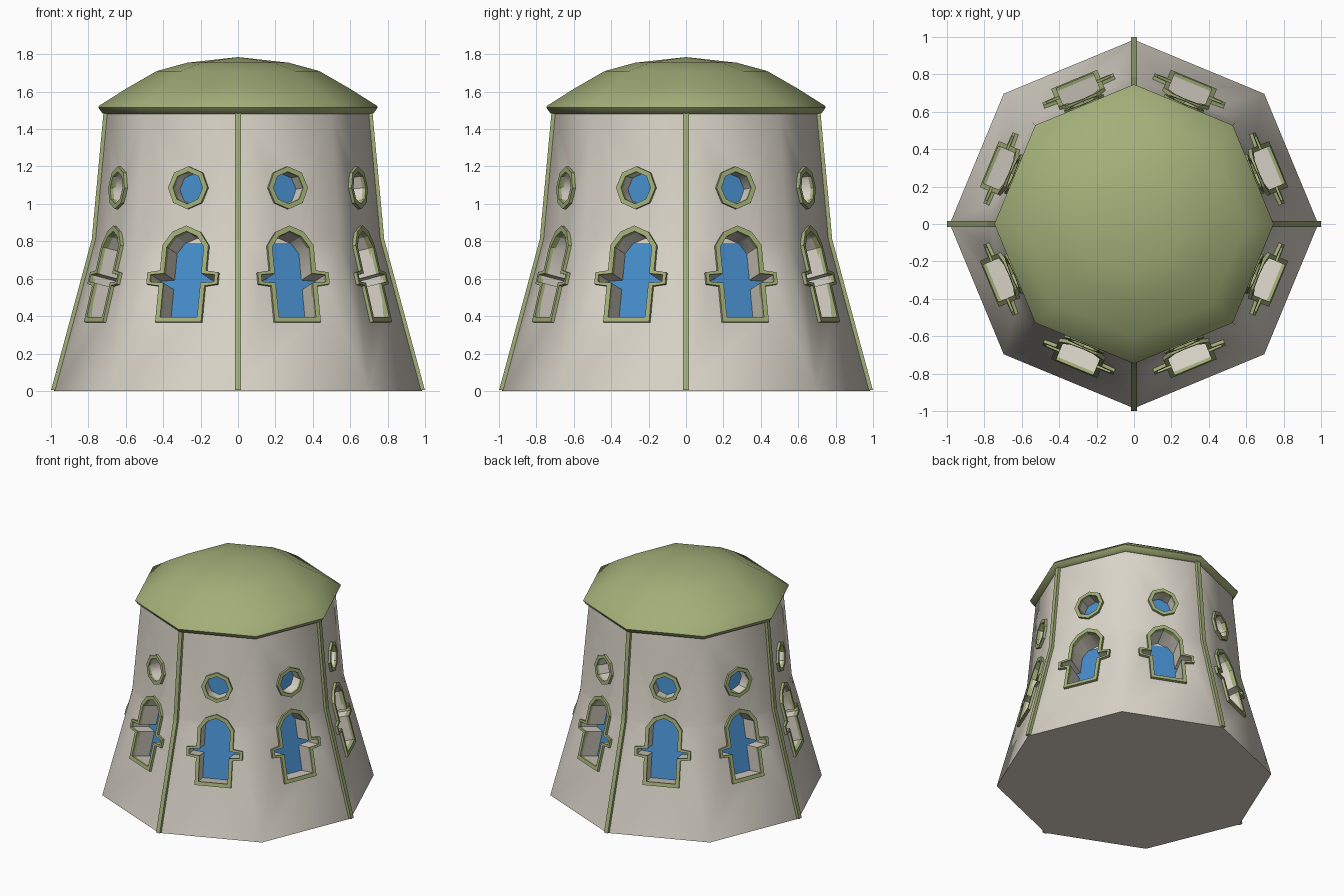
import bpy, bmesh, math
from mathutils import Vector

if "Cube" in bpy.data.objects:
    bpy.data.objects.remove(bpy.data.objects["Cube"])

def mat(name, c):
    m = bpy.data.materials.new(name)
    m.diffuse_color = (*c, 1)
    m.use_nodes = True
    m.node_tree.nodes["Principled BSDF"].inputs["Base Color"].default_value = m.diffuse_color
    return m

WALL = mat("warm_grey_plaster", (.70, .66, .58))
GREEN = mat("moss_green", (.37, .43, .19))
BLUE = mat("window_blue", (.06, .26, .58))

# wall profile: (corner radius, height)
PROFILE = [(.985, 0), (.768, .81), (.705, 1.49)]
APO = math.cos(math.pi / 8)
FACES = [math.radians(22.5 + 45 * k) for k in range(8)]

def slope(i):
    (r0, z0), (r1, z1) = PROFILE[i], PROFILE[i + 1]
    return (r1 - r0) / (z1 - z0)

def plane_r(i, z):
    return PROFILE[i][0] + slope(i) * (z - PROFILE[i][1])

def wall_r(z):
    return plane_r(0 if z < PROFILE[1][1] else 1, z)

def finish(name, bm, material, smooth=None):
    bmesh.ops.recalc_face_normals(bm, faces=bm.faces)
    me = bpy.data.meshes.new(name)
    bm.to_mesh(me)
    bm.free()
    me.materials.append(material)
    ob = bpy.data.objects.new(name, me)
    bpy.context.collection.objects.link(ob)
    if smooth:
        smooth_by(ob, smooth)
    return ob

def smooth_by(ob, deg):
    bpy.ops.object.select_all(action='DESELECT')
    ob.select_set(True)
    bpy.context.view_layer.objects.active = ob
    bpy.ops.object.shade_smooth_by_angle(angle=math.radians(deg))

def bridge(bm, a, b):
    n = len(a)
    for i in range(n):
        j = (i + 1) % n
        bm.faces.new((a[i], a[j], b[j], b[i]))

def octagon_lathe(name, prof, material):
    # stack of octagon rings; a zero radius closes to a point
    bm = bmesh.new()
    rings = []
    for r, z in prof:
        if r == 0:
            tip = bm.verts.new((0, 0, z))
            for i in range(8):
                bm.faces.new((rings[-1][i], rings[-1][(i + 1) % 8], tip))
            break
        rings.append([bm.verts.new((r * math.cos(k * math.pi / 4), r * math.sin(k * math.pi / 4), z))
                      for k in range(8)])
        if len(rings) > 1:
            bridge(bm, rings[-2], rings[-1])
    else:
        bm.faces.new(rings[-1])
    bm.faces.new(rings[0])
    return finish(name, bm, material, 50)

def place(a, u, z, off, seg, bend=False):
    # point on wall face at angle a, pushed along that wall's normal
    n, t = Vector((math.cos(a), math.sin(a), 0)), Vector((-math.sin(a), math.cos(a), 0))
    r = (wall_r(z) if bend else plane_r(seg, z)) * APO
    nrm = (n + Vector((0, 0, -slope(seg) * APO))).normalized()
    return n * r + t * u + Vector((0, 0, z)) + nrm * off

def add_prism(bm, a, pts, o0, o1, seg):
    A = [bm.verts.new(place(a, u, z, o0, seg)) for u, z in pts]
    B = [bm.verts.new(place(a, u, z, o1, seg)) for u, z in pts]
    bridge(bm, A, B)
    bm.faces.new(A)
    bm.faces.new(B)

def add_frame(bm, a, outer, inner, seg):
    L = [[bm.verts.new(place(a, u, z, o, seg, True)) for u, z in p]
         for p, o in ((outer, -.012), (outer, .018), (inner, .018), (inner, -.012))]
    for i in range(4):
        bridge(bm, L[i], L[(i + 1) % 4])

def mirror(half):
    # half outline on the left, ending with the apex on the centre line
    return half + [(-u, z) for u, z in reversed(half[:-1])]

def ring(r, zc=1.085):
    return [(r * math.cos(k * math.pi / 4), zc + r * math.sin(k * math.pi / 4)) for k in range(8)]

ARCH_OUT = mirror([(-.133, .365), (-.133, .558), (-.205, .568), (-.205, .63), (-.133, .64),
                   (-.133, .775), (-.08, .847), (0, .88)])
ARCH_IN = mirror([(-.107, .392), (-.107, .574), (-.185, .58), (-.185, .618), (-.107, .624),
                  (-.107, .765), (-.065, .822), (0, .85)])
ARCH_GLASS = [p for p in ARCH_IN if p[1] < .84]
ROUND_OUT, ROUND_IN = ring(.114), ring(.086)

# tower walls with window recesses cut in
walls = octagon_lathe("tower_walls", PROFILE, WALL)
cut = bmesh.new()
for a in FACES:
    add_prism(cut, a, ARCH_IN, .06, -.14, 0)
    add_prism(cut, a, ROUND_IN, .06, -.09, 1)
cutter = finish("window_cutter", cut, WALL)
cutter.hide_render = True
mod = walls.modifiers.new("windows", 'BOOLEAN')
mod.operation, mod.solver, mod.object = 'DIFFERENCE', 'EXACT', cutter
bpy.context.view_layer.objects.active = walls
bpy.ops.object.modifier_apply(modifier="windows")
bpy.data.objects.remove(cutter)
smooth_by(walls, 50)

# window glass and frames
g1, g2, f1, f2 = (bmesh.new() for _ in range(4))
for a in FACES:
    add_prism(g1, a, ARCH_GLASS, -.133, -.141, 0)
    add_prism(g2, a, ROUND_IN, -.083, -.091, 1)
    add_frame(f1, a, ARCH_OUT, ARCH_IN, 0)
    add_frame(f2, a, ROUND_OUT, ROUND_IN, 1)
finish("arched_glass", g1, BLUE)
finish("round_glass", g2, BLUE)
finish("arched_frames", f1, GREEN)
finish("round_frames", f2, GREEN)

# corner strips on the four axis corners
bm = bmesh.new()
for k in range(4):
    a = k * math.pi / 2
    c, s = math.cos(a), math.sin(a)
    prev = None
    for r, z in PROFILE:
        loop = [bm.verts.new((c * rr - s * t, s * rr + c * t, max(z, .005)))
                for rr, t in ((r - .03, -.016), (r + .014, -.016), (r + .014, .016), (r - .03, .016))]
        if prev:
            bridge(bm, prev, loop)
        else:
            bm.faces.new(loop)
        prev = loop
    bm.faces.new(prev)
finish("corner_strips", bm, GREEN)

# domed roof with a thin bevelled rim
octagon_lathe("dome_roof", [(.70, 1.48), (.725, 1.485), (.747, 1.515), (.742, 1.525), (.60, 1.615),
                            (.435, 1.71), (.27, 1.755), (0, 1.785)], GREEN)
